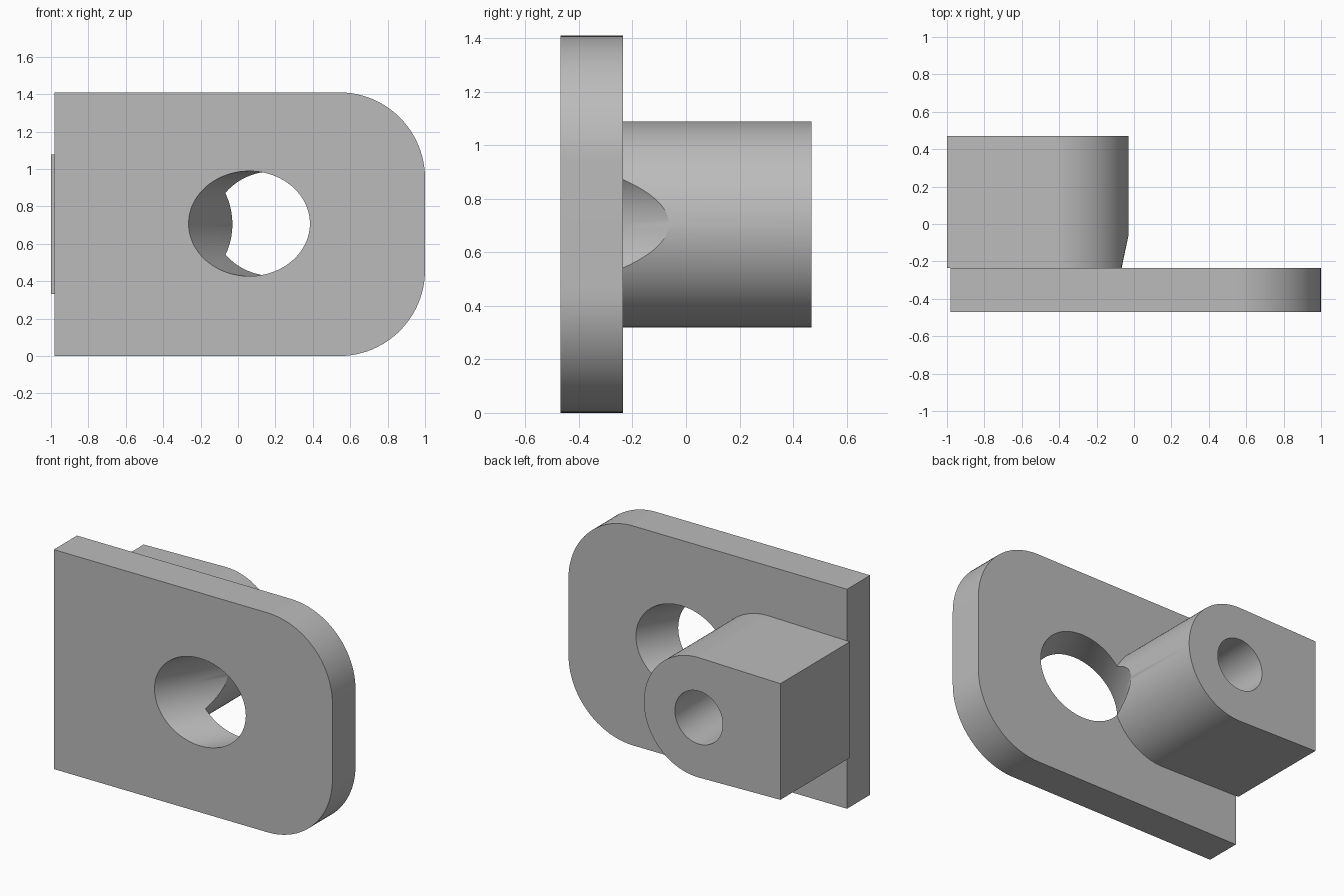
import bpy, bmesh
from math import radians, sin, cos, pi
from mathutils import Vector, Matrix

cube = bpy.data.objects.get("Cube")
if cube:
    bpy.data.objects.remove(cube, do_unlink=True)

FRONT, MIDDLE, BACK = -0.47, -0.235, 0.47   # depths of plate and boss faces
AXIS_Z = 0.705                              # shared centre height

grey = bpy.data.materials.new("plain grey")
grey.use_nodes = True
colour = (0.5, 0.5, 0.5, 1)
grey.diffuse_color = colour
grey.node_tree.nodes["Principled BSDF"].inputs["Base Color"].default_value = colour


def arc(cx, cz, r, start, end, steps):
    return [(cx + r * cos(start + (end - start) * i / steps),
             cz + r * sin(start + (end - start) * i / steps)) for i in range(steps + 1)]


def prism(name, outline, y0, y1):
    """Extrude an x-z outline from y0 to y1."""
    bm = bmesh.new()
    face = bm.faces.new([bm.verts.new((x, y0, z)) for x, z in outline])
    new = bmesh.ops.extrude_face_region(bm, geom=[face])["geom"]
    bmesh.ops.translate(bm, vec=(0, y1 - y0, 0),
                        verts=[v for v in new if isinstance(v, bmesh.types.BMVert)])
    bmesh.ops.recalc_face_normals(bm, faces=bm.faces)
    mesh = bpy.data.meshes.new(name)
    bm.to_mesh(mesh)
    bm.free()
    mesh.materials.append(grey)
    obj = bpy.data.objects.new(name, mesh)
    bpy.context.collection.objects.link(obj)
    return obj


def drill(name, centre, direction, radius, before, after):
    """Cylinder cutter along a direction through a point."""
    outline = arc(0, 0, radius, 0, 2 * pi, 96)[:-1]
    obj = prism(name, outline, -before, after)
    turn = Vector((0, 1, 0)).rotation_difference(Vector(direction)).to_matrix().to_4x4()
    obj.matrix_world = Matrix.Translation(centre) @ turn
    obj.hide_render = True
    return obj


def cut(target, cutter):
    mod = target.modifiers.new("hole", "BOOLEAN")
    mod.operation = "DIFFERENCE"
    mod.solver = "EXACT"
    mod.object = cutter
    bpy.context.view_layer.objects.active = target
    bpy.ops.object.modifier_apply(modifier=mod.name)


# Flat plate with two rounded corners on one end
corner, top = 0.46, 2 * AXIS_Z
plate = prism("plate", [(-0.98, top), (-0.98, 0)]
              + arc(1 - corner, corner, corner, -pi / 2, 0, 24)
              + arc(1 - corner, top - corner, corner, 0, pi / 2, 24), FRONT, MIDDLE)

# Round-nosed boss with slightly tapering sides
nose, boss_x = 0.385, -0.415
lean = pi / 2 + 0.02 - 0.0
boss = prism("boss", [(-1, AXIS_Z + 0.373), (-1, AXIS_Z - 0.373)]
             + arc(boss_x, AXIS_Z, nose, -lean, lean, 64), MIDDLE, BACK)

# Slanted bore runs through the plate and nicks the boss
tilt = radians(30)
bore = drill("bore_cutter", (0.06, FRONT, AXIS_Z + 0.003), (sin(tilt), cos(tilt), 0), 0.281, 0.6, 1.8)
cut(plate, bore)
cut(boss, bore)

# Straight pin hole down the boss
pin = drill("pin_cutter", (boss_x - 0.005, 0, AXIS_Z), (0, 1, 0), 0.17, 0.4, 0.7)
cut(boss, pin)

for cutter in (bore, pin):
    bpy.data.objects.remove(cutter, do_unlink=True)

# Smooth the round walls, keep the rims sharp
bpy.ops.object.select_all(action="DESELECT")
for part in (plate, boss):
    part.select_set(True)
bpy.context.view_layer.objects.active = plate
bpy.ops.object.shade_smooth_by_angle(angle=radians(30))
